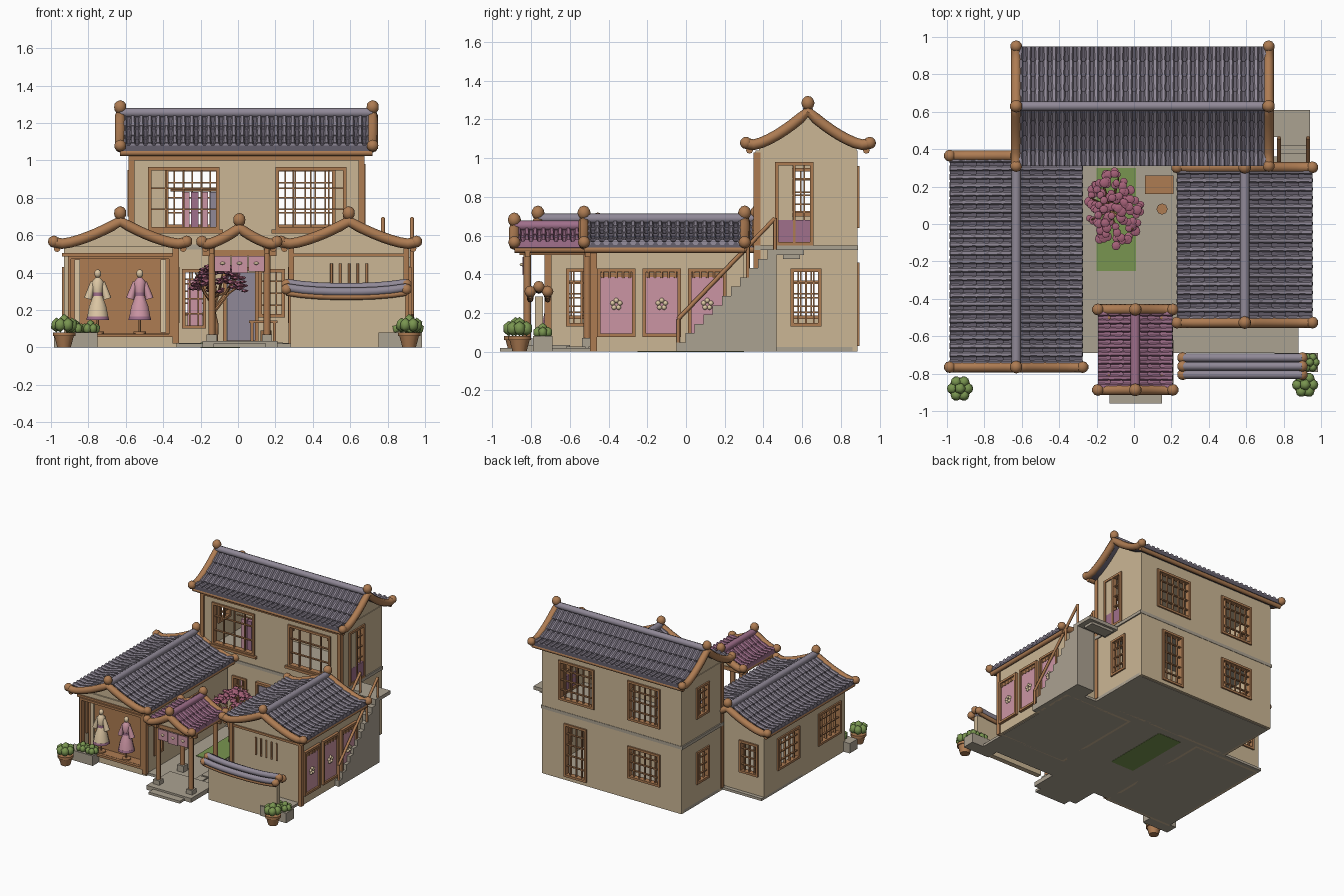
import bpy, bmesh, math, random
from mathutils import Vector, Matrix

random.seed(4)
if "Cube" in bpy.data.objects:
    bpy.data.objects.remove(bpy.data.objects["Cube"])

COLOURS = dict(wall=(.60, .47, .30), wood=(.42, .2, .085), slate=(.28, .25, .31), dark_slate=(.13, .115, .15),
               plum=(.35, .16, .26), stone=(.41, .36, .285), rose=(.6, .3, .37), leaf=(.19, .3, .08),
               cream=(.72, .57, .37), blossom=(.38, .12, .19))
MATS, PARTS = {}, {}
for key, rgb in COLOURS.items():
    m = MATS[key] = bpy.data.materials.new(key)
    m.use_nodes = True
    m.diffuse_color = (*rgb, 1)
    m.node_tree.nodes["Principled BSDF"].inputs["Base Color"].default_value = (*rgb, 1)


def part(name, mat):
    return PARTS.setdefault((name, mat), bmesh.new())


def box(name, mat, lo, hi):
    lo, hi = Vector(lo), Vector(hi)
    mx = Matrix.Translation((lo + hi) / 2) @ Matrix.Diagonal((*(hi - lo), 1))
    bmesh.ops.create_cube(part(name, mat), size=1, matrix=mx)


def ball(name, mat, c, r, squash=1, detail=2):
    mx = Matrix.Translation(c) @ Matrix.Diagonal((r, r, r * squash, 1))
    bmesh.ops.create_icosphere(part(name, mat), subdivisions=detail, radius=1, matrix=mx)


def tube(name, mat, pts, r, n=8):
    bm, pts, rings = part(name, mat), [Vector(p) for p in pts], []
    radii = r if isinstance(r, list) else [r] * len(pts)
    for i, p in enumerate(pts):
        t = (pts[min(i + 1, len(pts) - 1)] - pts[max(i - 1, 0)]).normalized()
        side = t.cross((1, 0, 0) if abs(t.z) > .95 else (0, 0, 1)).normalized()
        up = side.cross(t)
        angles = [2 * math.pi * k / n for k in range(n)]
        rings.append([bm.verts.new(p + radii[i] * (math.cos(a) * side + math.sin(a) * up)) for a in angles])
    for a, b in zip(rings, rings[1:]):
        for k in range(n):
            bm.faces.new((a[k], a[(k + 1) % n], b[(k + 1) % n], b[k]))
    bm.faces.new(rings[0])
    bm.faces.new(rings[-1])


def prism(name, mat, outline, place, v0, v1):
    bm = part(name, mat)
    a, b = [[bm.verts.new(place(u, v, z)) for u, z in outline] for v in (v0, v1)]
    for i in range(len(a)):
        j = (i + 1) % len(a)
        bm.faces.new((a[i], a[j], b[j], b[i]))
    bm.faces.new(a)
    bm.faces.new(b)


# Box lying against a wall that runs along x or y
def plate(name, mat, axis, at, a0, a1, z0, z1, d0, d1):
    if axis == "x":
        box(name, mat, (a0, at + d0, z0), (a1, at + d1, z1))
    else:
        box(name, mat, (at + d0, a0, z0), (at + d1, a1, z1))


def frame(name, axis, at, a0, a1, z0, z1, w=.018, d=.022):
    for s in ((a0, a0 + w, z0, z1), (a1 - w, a1, z0, z1), (a0, a1, z1 - w, z1), (a0, a1, z0, z0 + w)):
        plate(name, "wood", axis, at, *s, -d, d)


# Wall with real openings, each filled with a frame and lattice
def wall(name, axis, at, a0, a1, z0, z1, wins=()):
    xs = sorted({a0, a1, *[w[0] for w in wins], *[w[1] for w in wins]})
    for l, r in zip(xs, xs[1:]):
        zs = [z0]
        for w in sorted(wins, key=lambda w: w[2]):
            if w[0] <= l and w[1] >= r:
                zs += [w[2], w[3]]
        zs.append(z1)
        for lo, hi in zip(zs[::2], zs[1::2]):
            plate(name, "wall", axis, at, l, r, lo, hi, -.01, .01)
    for b0, b1, c0, c1, nv, nh in wins:
        frame("window_frames", axis, at, b0, b1, c0, c1)
        for i in range(1, nv + 1):
            a = b0 + (b1 - b0) * i / (nv + 1)
            plate("window_lattice", "wood", axis, at, a - .004, a + .004, c0, c1, -.008, .008)
        for i in range(1, nh + 1):
            z = c0 + (c1 - c0) * i / (nh + 1)
            plate("window_lattice", "wood", axis, at, b0, b1, z - .004, z + .004, -.008, .008)


# Sweeping tiled roof with gable infill, ridge, bargeboards and finials
def roof(name, tile, along_x, cx, cy, length, hw, ze, zr, rows, wall_hw=0, wall_len=0, wall_mid=0):
    def place(u, v, z):
        return (cx + v, cy + u, z) if along_x else (cx + u, cy + v, z)

    def h(u):
        t = min(abs(u) / hw, 1)
        return ze + (zr - ze) * (1 - t) ** 1.6 + .016 * max(0, (t - .8) / .2) ** 2
    L, steps = length / 2, [hw * i / rows for i in range(rows + 1)]
    half = [p for a, b in zip(steps, steps[1:]) for p in ((a, h(a)), (b, h(b) + .012))]
    under = [(-hw + hw * i / 6, h(-hw + hw * i / 6) - .02) for i in range(13)]
    prism(name + "_tile_bed", "dark_slate" if tile == "slate" else tile,
          [(-u, z) for u, z in half[:0:-1]] + half + under[::-1], place, -L, L)
    n = round(length / .045)
    for k in range(n):
        v = -L + (k + .5) * length / n
        for s in (-1, 1):
            pts, rad = [], []
            for a, b in zip(steps, steps[1:]):
                pts += [place(s * a, v, h(a) + .006), place(s * b, v, h(b) + .008)]
                rad += [.012, .017]
            tube(name + "_tile_ribs", tile, pts, rad, 6)
    tube(name + "_ridge", tile, [place(0, -L, zr + .02), place(0, L, zr + .02)], .026)
    for s in (-1, 1):
        tube(name + "_eave_beams", "wood", [place(s * (hw - .018), v, h(hw) - .03) for v in (-L, L)], .018)
        us = [hw * (i / 8 - 1) for i in range(17)]
        tube(name + "_bargeboards", "wood", [place(u, s * L, h(u) + .006) for u in us], .028)
        ball(name + "_finials", "wood", place(0, s * L, zr + .05), .034, 1.1)
        for e in (-1, 1):
            ball(name + "_finials", "wood", place(e * hw, s * L, h(hw) + .008), .032)
    if wall_hw:
        us = [wall_hw * (i / 8 - 1) for i in range(17)]
        outline = [(u, h(u) - .008) for u in us] + [(wall_hw, ze - .03), (-wall_hw, ze - .03)]
        prism(name + "_gable_infill", "wall", outline, place, wall_mid - wall_len / 2, wall_mid + wall_len / 2)


# Ground, paving, lawn and entrance steps
for lo, hi in (((-.93, -.69, 0), (.88, .36, .02)), ((-.58, .3, 0), (.67, .86, .025)),
               ((-.19, -.9, 0), (.21, -.6, .035)), ((-.13, -.96, 0), (.15, -.89, .02))):
    box("ground_slabs", "stone", lo, hi)
for i in range(3):
    for j in range(8):
        x, y = .025 + .075 * i, -.62 + .115 * j + .03 * (i % 2)
        box("paving", "stone", (x, y, .02), (x + .065, y + .1, .027))
box("lawn", "leaf", (-.2, -.25, -.002), (.01, .3, .026))

# Two storey main house
up, low = (.64, .96), (.17, .43)
wall("house_front", "x", .37, -.58, .67, 0, 1.04, [(-.48, -.1, .625, .965, 3, 2), (.2, .58, .625, .965, 3, 2),
     (-.3, -.17, .1, .42, 2, 3), (.11, .25, .16, .42, 2, 3)])
wall("house_back", "x", .875, -.58, .67, 0, 1.04, [(.2, .52, *up, 5, 3), (-.39, -.1, *up, 5, 3),
     (.27, .47, .03, .46, 3, 4), (-.39, -.1, *low, 5, 3)])
wall("house_stair_side", "y", .66, .37, .875, 0, 1.04, [(.46, .66, .55, .98, 3, 4), (.54, .7, .13, .43, 3, 3)])
wall("house_far_side", "y", -.57, .37, .875, 0, 1.04, [(.54, .7, .7, .95, 2, 3), (.54, .7, *low, 2, 3)])
box("floor_band", "stone", (-.59, .355, .525), (.68, .888, .55))
for x in (-.57, .66):
    box("house_posts", "wood", (x - .016, .35, .02), (x + .016, .385, 1.03))
box("house_beam", "wood", (-.58, .35, 1.0), (.67, .37, 1.03))
for a, b in ((-.5, -.08), (.18, .6)):
    box("window_sills", "wood", (a, .34, .61), (b, .375, .63))
box("house_door", "slate", (-.06, .35, .03), (.09, .365, .4))
frame("house_door_frame", "x", .355, -.08, .11, .02, .43)
plate("upper_door_panel", "plum", "y", .66, .475, .645, .56, .68, -.008, .014)
plate("upper_door_leaf", "wall", "y", .66, .475, .55, .68, .965, -.005, .013)
plate("upper_door_leaf", "wood", "y", .66, .553, .567, .56, .965, -.015, .02)
roof("main_roof", "slate", True, .045, .63, 1.35, .32, 1.055, 1.235, 4, .252, 1.24, 0)

# Robe rail seen behind the house windows
tube("robe_rail", "wood", [(-.36, .5, .84), (-.1, .5, .84)], .006)
for i, m in enumerate(("rose", "plum", "rose", "slate")):
    x = -.28 + .05 * i
    box("robes", m, (x - .02, .47, .58), (x + .02, .53, .83))
box("robes", "rose", (-.27, .42, .1), (-.19, .45, .36))

# Shop hall with display bay
wall("shop_outer", "y", -.92, -.7, .33, 0, .54, [(-.12, .16, *low, 4, 3), (-.65, -.36, *low, 4, 3)])
wall("shop_court", "y", -.335, -.7, .33, 0, .54, [(-.62, -.5, .13, .43, 2, 3), (-.3, -.02, .13, .43, 4, 3)])
wall("shop_back", "x", .32, -.93, -.325, 0, .54, [(-.88, -.71, *low, 3, 3)])
for a, b, c, d in ((-.93, -.9, 0, .54), (-.36, -.325, 0, .54), (-.9, -.36, 0, .07), (-.9, -.36, .48, .54)):
    box("shop_front", "wall", (a, -.71, c), (b, -.69, d))
box("display_backing", "wood", (-.9, -.63, .07), (-.36, -.62, .48))
box("display_floor", "wood", (-.9, -.71, .06), (-.36, -.62, .075))
frame("display_frame", "x", -.71, -.91, -.35, .055, .49)
for x in (-.86, -.4):
    box("display_strips", "cream", (x - .014, -.64, .08), (x + .014, -.632, .47))
box("shop_corner_post", "wood", (-.35, -.73, .02), (-.315, -.695, .55))
box("shop_beam", "wood", (-.94, -.72, .485), (-.325, -.7, .505))
roof("shop_roof", "slate", False, -.63, -.2, 1.13, .355, .542, .668, 5, .298, 1.03, .015)

# Dressed display figures
for x, robe, trim in ((-.75, "cream", "plum"), (-.525, "rose", "plum")):
    y = -.68
    tube("figure_stands", "wood", [(x, y, .075), (x, y, .085), (x, y, .086), (x, y, .2)], [.035, .035, .006, .006], 10)
    tube("figure_skirts", robe, [(x, y, .15), (x, y, .22), (x, y, .28)], [.062, .048, .024], 10)
    tube("figure_hems", trim, [(x, y, .147), (x, y, .165)], [.064, .06], 10)
    tube("figure_sashes", trim, [(x, y, .275), (x, y, .295)], .027, 10)
    tube("figure_torsos", robe, [(x, y, .29), (x, y, .35), (x, y, .375)], [.025, .034, .012], 10)
    for s in (-1, 1):
        tube("figure_sleeves", robe, [(x + s * .025, y, .35), (x + s * .052, y, .26)], [.013, .022])
    ball("figure_heads", "cream", (x, y, .395), .019, 1.2)

# Side hall with sliding panels and bar window
wall("side_hall_front", "x", -.47, .28, .905, 0, .54)
wall("side_hall_back", "x", .29, .28, .905, 0, .54)
wall("side_hall_outer", "y", .895, -.48, .3, 0, .54)
wall("side_hall_court", "y", .29, -.48, .3, 0, .54, [(-.38, -.12, .13, .43, 4, 3)])
for x in (.285, .9):
    box("side_hall_posts", "wood", (x - .014, -.495, 0), (x + .014, -.46, .54))
box("side_hall_beam", "wood", (.28, -.49, .485), (.905, -.47, .503))
for i in range(5):
    x = .5 + .047 * i
    tube("window_bars", "wood", [(x, -.486, .31), (x, -.486, .45)], .007)
for y in (-.36, -.125, .11):
    frame("panel_frames", "y", .905, y - .1, y + .1, .075, .43)
    plate("panel_heads", "wood", "y", .905, y - .1, y + .1, .385, .41, 0, .012)
    plate("door_panels", "rose", "y", .905, y - .083, y + .083, .09, .39, 0, .009)
    for k in range(5):
        a = math.pi * (.5 + .4 * k)
        ball("panel_flowers", "cream", (.915, y + .02 * math.cos(a), .245 + .02 * math.sin(a)), .013)
        tube("panel_dowels", "wood", [(.915, y - .07 + .035 * k, .38), (.915, y - .07 + .035 * k, .425)], .006)
roof("side_hall_roof", "slate", False, .592, -.112, .83, .362, .542, .668, 5, .308, .78, .022)

# Outside stair, landing and handrail
for i in range(11):
    y = -.05 + .047 * i
    box("stair", "stone", (.78, y, 0), (.94, y + .0471, .048 * (i + 1)))
box("landing", "stone", (.66, .465, .5), (.94, .61, .528))
box("landing", "stone", (.7, .5, .48), (.9, .59, .5))
for x, start in ((.93, 0), (.775, .66)):
    a, b = Vector((x, -.04, .17)), Vector((x, .46, .69))
    tube("handrail", "wood", [a.lerp(b, start), b], .011)
    for t, drop in ((start, .16), (.72, .17), (1, .19)):
        p = a.lerp(b, t)
        tube("rail_posts", "wood", [p, p - Vector((0, 0, drop))], .01)

# Entrance gate
for x in (-.14, .155):
    for y in (-.82, -.51):
        box("gate_post_bases", "stone", (x - .028, y - .028, 0), (x + .028, y + .028, .07))
        tube("gate_posts", "wood", [(x, y, .07), (x, y, .56)], .019)
    box("gate_side_beams", "wood", (x - .012, -.86, .5), (x + .012, -.48, .53))
for y in (-.82, -.51):
    box("gate_cross_beams", "wood", (-.19, y - .013, .49), (.205, y + .013, .52))
    prism("gate_gables", "wall", [(-.14, .52), (.155, .52), (.1, .56), (.007, .63), (-.09, .56)],
          lambda u, v, z: (u, v, z), y - .008, y + .008)
for i in range(3):
    x = -.125 + .09 * i
    box("door_curtains", "rose", (x, -.846, .405 - .008 * (i % 2)), (x + .086, -.838, .49))
    ball("curtain_dots", "cream", (x + .043, -.846, .45), .014, .6)
roof("gate_roof", "plum", False, .007, -.672, .43, .2, .542, .632, 3)

# Low garden wall with tiled coping
box("garden_wall", "wall", (.28, -.78, 0), (.895, -.74, .285))
for dy, z in ((-.045, .305), (0, .33), (.045, .305)):
    xs = [.26 + .08 * i for i in range(9)]
    sag = [.022 * abs((x - .58) / .32) ** 2.5 - .008 for x in xs]
    tube("coping_tiles", "slate", [(x, -.76 + dy, z + s) for x, s in zip(xs, sag)], .023)
    if dy:
        tube("coping_beams", "wood", [(x, -.76 + dy, z - .027 + s) for x, s in zip(xs, sag)], .016)
    for x in (.26, .9):
        ball("coping_finials", "wood", (x, -.76 + dy, z + .006), .03)


# Planters and potted shrubs
def shrub(x, y, z, r):
    for k in range(7):
        a = k * math.pi / 3
        d = r * .62 if k < 6 else 0
        ball("shrubs", "leaf", (x + d * math.cos(a), y + d * math.sin(a), z + (.02 if k == 6 else 0)), r * .5, 1.2, 1)


for x0, x1, bushes in ((-.985, -.75, (-.87, -.79)), (.75, .985, (.86, .94))):
    box("planters", "stone", (x0, -.79, 0), (x1, -.69, .08))
    for x in bushes:
        shrub(x, -.74, .1, .05)
for x, y in ((-.93, -.88), (.915, -.86)):
    tube("pots", "wood", [(x, y, 0), (x, y, .06), (x, y, .06), (x, y, .08)], [.036, .052, .06, .06], 12)
    shrub(x, y, .12, .066)

# Courtyard table and stool
box("table", "wood", (.06, .16, .13), (.21, .26, .145))
for x in (.075, .195):
    for y in (.17, .25):
        box("table", "wood", (x - .008, y - .008, .02), (x + .008, y + .008, .13))
tube("stool", "wood", [(.15, .08, .02), (.15, .08, .09)], .03)

# Blossom tree
tube("tree_trunk", "wood", [(-.13, .1, .02), (-.12, .08, .12), (-.14, .07, .22), (-.12, .08, .33)], [.022, .017, .014, .008])
for k in range(9):
    a = k * 2 * math.pi / 9
    tip = (-.105 + .13 * math.cos(a), .08 + .17 * math.sin(a), .34 + .03 * (k % 3))
    tube("tree_branches", "wood", [(-.135, .075, .18 + .012 * k), ((tip[0] - .125) / 2, (tip[1] + .08) / 2, .29), tip],
         [.01, .008, .004], 6)
for k in range(110):
    a, r = random.uniform(0, 2 * math.pi), math.sqrt(random.random())
    p = (-.105 + .145 * r * math.cos(a), .08 + .2 * r * math.sin(a), .31 + .12 * (1 - r * r) + random.uniform(-.02, .03))
    ball("tree_blossom", "blossom", p, random.uniform(.02, .03), .4, 1)

# Turn every collected part into an object
for (name, mat), bm in PARTS.items():
    bmesh.ops.recalc_face_normals(bm, faces=bm.faces)
    me = bpy.data.meshes.new(name)
    bm.to_mesh(me)
    bm.free()
    me.materials.append(MATS[mat])
    me.polygons.foreach_set("use_smooth", [True] * len(me.polygons))
    me.set_sharp_from_angle(angle=math.radians(50))
    bpy.context.collection.objects.link(bpy.data.objects.new(name, me))
